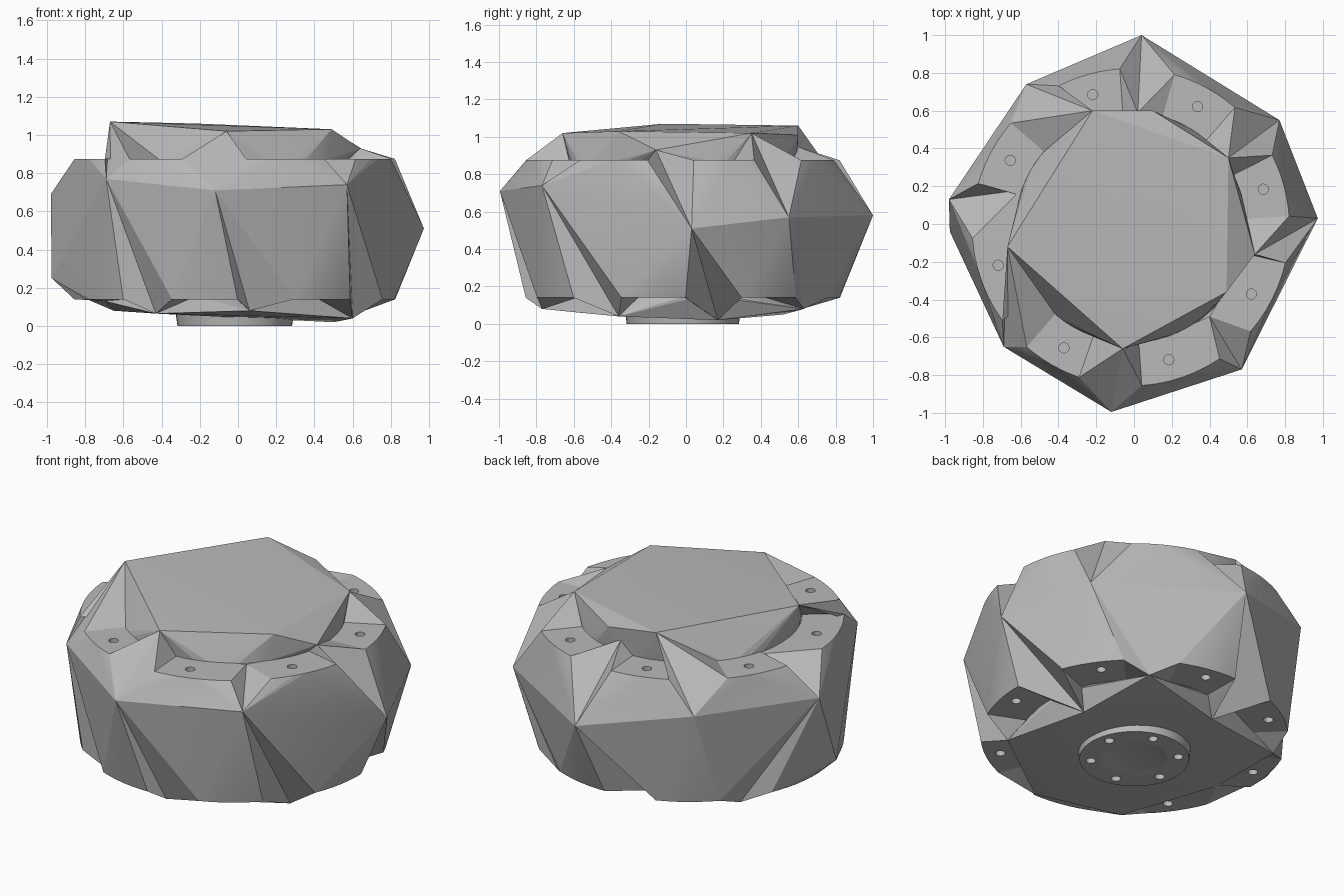
import bpy, bmesh
from math import cos, sin, radians
from mathutils import Vector

cube = bpy.data.objects.get("Cube")
if cube:
    bpy.data.objects.remove(cube, do_unlink=True)

grey = bpy.data.materials.new("plain_grey")
grey.use_nodes = True
grey.diffuse_color = (0.49, 0.49, 0.49, 1)
grey.node_tree.nodes["Principled BSDF"].inputs["Base Color"].default_value = (0.49, 0.49, 0.49, 1)

TOP, LOW, R_OUT, R_IN = 0.875, 0.14, 0.84, 0.61
CX = CY = -0.017          # axis of the machined flange


def polar(r, deg, z):
    return Vector((CX + r * cos(radians(deg)), CY + r * sin(radians(deg)), z))


def finish(bm, name):
    bmesh.ops.recalc_face_normals(bm, faces=bm.faces)
    mesh = bpy.data.meshes.new(name)
    bm.to_mesh(mesh)
    bm.free()
    mesh.materials.append(grey)
    ob = bpy.data.objects.new(name, mesh)
    bpy.context.collection.objects.link(ob)
    bpy.ops.object.select_all(action='DESELECT')
    bpy.context.view_layer.objects.active = ob
    ob.select_set(True)
    bpy.ops.object.shade_smooth_by_angle(angle=radians(10))


def circle(bm, r, z, n, centre=Vector((CX, CY, 0))):
    turn = 360 / n
    return [bm.verts.new((centre.x + r * cos(radians(turn * i)),
                          centre.y + r * sin(radians(turn * i)), z)) for i in range(n)]


def loop_edges(bm, verts):
    pairs = zip(verts, verts[1:] + verts[:1])
    return [bm.edges.get(p) or bm.edges.new(p) for p in pairs]


def bridge(bm, a, b):
    for i in range(len(a)):
        j = (i + 1) % len(a)
        bm.faces.new((a[i], a[j], b[j], b[i]))


def fill_drilled(bm, outline, centres, z, depth, inner_loops=()):
    """Flat face inside an outline, drilled with blind bolt holes."""
    edges = loop_edges(bm, outline)
    rims = [circle(bm, 0.027, z, 16, c) for c in centres]
    for rim in rims + list(inner_loops):
        edges += loop_edges(bm, rim)
    bmesh.ops.triangle_fill(bm, edges=edges, use_beauty=True, normal=(0, 0, 1))
    for rim, c in zip(rims, centres):
        floor = circle(bm, 0.027, z + depth, 16, c)
        bridge(bm, rim, floor)
        bm.faces.new(floor)


def pad_arcs(bm, r, spans, z):
    return [[bm.verts.new(polar(r, a + (b - a) * i / 6, z)) for i in range(7)] for a, b in spans]


def gap_face(arcs, k):
    """Side face spanning the gap after pad k, and the tip it rises to."""
    pair = {arcs[k][-1], arcs[(k + 1) % 8][0]}
    level = {v for arc in arcs for v in arc}
    for f in arcs[k][-1].link_faces:
        rest = set(f.verts) - pair
        if pair <= set(f.verts) and not rest <= level:
            return f, (rest - level).pop()


def lean_gap(bm, arcs, k, wanted):
    """Turn one skin edge so that the gap after pad k rises to the wanted tip."""
    tip = gap_face(arcs, k)[1]
    for v in (arcs[k][-1], arcs[(k + 1) % 8][0]):
        edge = bm.edges.get((v, tip))
        if tip != wanted and any(wanted in f.verts for f in edge.link_faces):
            bmesh.ops.rotate_edges(bm, edges=[edge])
            return


def pads_and_gaps(bm, arcs, tips, spans, bolts, apexes, z, depth):
    """Bolt pads, with ridges or valleys from the tips to the apexes between."""
    inner = pad_arcs(bm, R_IN, spans, z)
    for k, bolt in enumerate(bolts):
        fill_drilled(bm, arcs[k] + inner[k][::-1], [bolt], z, depth)
    for k, point in enumerate(apexes):
        n = (k + 1) % 8
        apex, tip = bm.verts.new(point), tips[k]
        for tri in ((arcs[k][-1], tip, apex), (arcs[k][-1], apex, inner[k][-1]),
                    (tip, arcs[n][0], apex), (arcs[n][0], inner[n][0], apex)):
            bm.faces.new(tri)


# Corner points of the crown, the side and the underside
crown = [(-.22, .6, 1.06), (.5, .35, 1.02), (.49, -.36, 1.03), (-.06, -.66, 1.02), (-.67, -.12, 1.07)]
side = [(.77, .55, .57), (.04, 1, .58), (-.57, .74, .70), (-.98, .13, .69), (-.69, -.65, .77),
        (-.12, -.995, .71), (.57, -.77, .74), (.973, .03, .51), (-.975, -.04, .25)]
shoulder = (.64, -.16, .93)
ridges = [crown[1], (.02, .59, .95), crown[0], (-.6, .18, .87),
          crown[4], crown[3], (.40, -.49, .875), shoulder]
feet = [(.42, .63, .08), (-.12, .52, .05), (-.65, .41, .08), (-.70, -.12, .13),
        (-.43, -.62, .065), (.06, -.77, .08), (.60, -.36, .04), (.5, .17, .02)]

# Faceted body: side skin stretched over the pads and the corner points
bm = bmesh.new()
pad_ends = [11, 13, 11, 13, 20, 10, 18, 16]
top_spans = [(4 + 45 * k, 16 + 45 * k + end) for k, end in enumerate(pad_ends)]
low_spans = [(22 + 45 * k, 46 + 45 * k) for k in range(8)]
top_bolts = [polar(.73, 16 + 45 * k, TOP) for k in range(8)]
low_bolts = [polar(.755, 36 + 45 * k, LOW) for k in range(8)]
top_arcs = pad_arcs(bm, R_OUT, top_spans, TOP)
low_arcs = pad_arcs(bm, R_OUT, low_spans, LOW)
corners = [bm.verts.new(p) for p in side]
bmesh.ops.convex_hull(bm, input=bm.verts[:])
lean_gap(bm, low_arcs, 0, corners[0])
lean_gap(bm, low_arcs, 2, corners[3])
drop, tips = set(), []
for arcs in (top_arcs, low_arcs):
    level = {v for arc in arcs for v in arc}
    drop |= {f for f in bm.faces if set(f.verts) <= level}
    found = [gap_face(arcs, k) for k in range(8)]
    drop |= {f for f, tip in found}
    tips.append([tip for f, tip in found])
bmesh.ops.delete(bm, geom=list(drop), context='FACES')
pads_and_gaps(bm, top_arcs, tips[0], top_spans, top_bolts, ridges, TOP, -.2)
pads_and_gaps(bm, low_arcs, tips[1], low_spans, low_bolts, feet, LOW, .2)
finish(bm, "faceted_body")

# Raised crown and shallow underside, each hulled from a ring to its corners
for name, points, z in (("top_crown", crown + [shoulder, (.1, .6, 1.01)], TOP - .005),
                        ("underside", feet, LOW + .005)):
    bm = bmesh.new()
    for p in points:
        bm.verts.new(p)
    circle(bm, R_IN, z, 48)
    bmesh.ops.convex_hull(bm, input=bm.verts[:])
    finish(bm, name)

# Round hub with a conical bore and six bolt holes
bm = bmesh.new()
rim = circle(bm, .30, 0, 48)
base = circle(bm, .31, .07, 48)
bore = circle(bm, .18, 0, 48)
bridge(bm, rim, base)
fill_drilled(bm, rim, [polar(.24, 15 + 60 * i, 0) for i in range(6)], 0, .03, [bore])
point = bm.verts.new((CX, CY, .034))
for i in range(48):
    bm.faces.new((bore[i], bore[(i + 1) % 48], point))
finish(bm, "bottom_hub")
